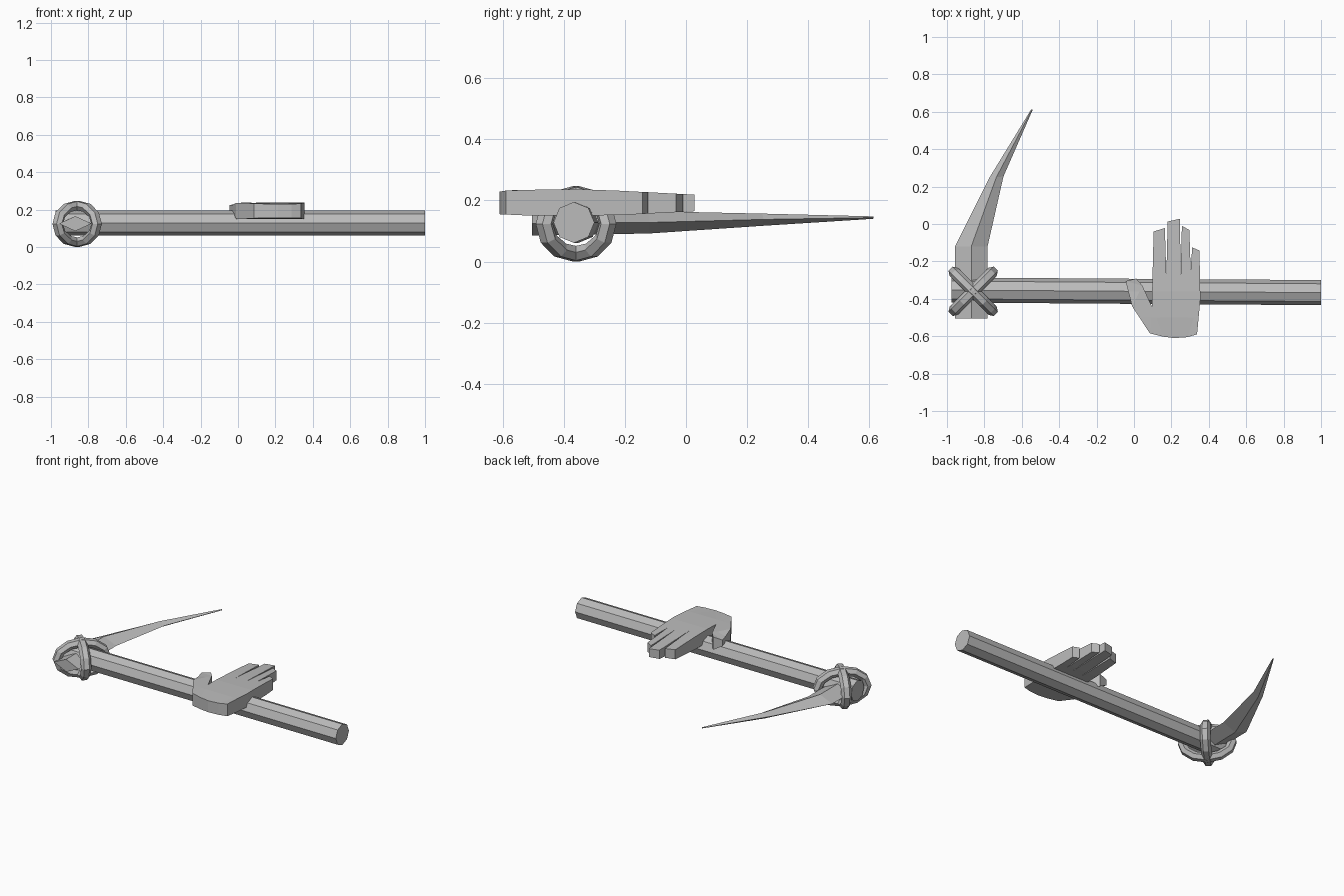
import bpy, bmesh, math
from mathutils import Vector

if "Cube" in bpy.data.objects:
    bpy.data.objects.remove(bpy.data.objects["Cube"])

grey = bpy.data.materials.new("plain grey")
grey.diffuse_color = (0.5, 0.5, 0.5, 1)
grey.use_nodes = True
grey.node_tree.nodes["Principled BSDF"].inputs["Base Color"].default_value = grey.diffuse_color


def finish(name, bm):
    bmesh.ops.recalc_face_normals(bm, faces=bm.faces[:])
    mesh = bpy.data.meshes.new(name)
    bm.to_mesh(mesh)
    bm.free()
    mesh.materials.append(grey)
    ob = bpy.data.objects.new(name, mesh)
    bpy.context.collection.objects.link(ob)
    return ob


def loft(name, rings, closed=False):
    """Skin a list of vertex rings, capped unless the rings form a loop."""
    bm = bmesh.new()
    vr = [[bm.verts.new(p) for p in r] for r in rings]
    n = len(vr[0])
    pairs = list(zip(vr, vr[1:]))
    if closed:
        pairs.append((vr[-1], vr[0]))
    else:
        bm.faces.new(vr[0])
        bm.faces.new(vr[-1])
    for a, b in pairs:
        for i in range(n):
            j = (i + 1) % n
            bm.faces.new((a[i], a[j], b[j], b[i]))
    return finish(name, bm)


# Octagonal handle, very slightly skewed
def octagon(x, y, z, r):
    return [(x, y + r * math.cos(k * math.pi / 4), z + r * math.sin(k * math.pi / 4))
            for k in range(8)]


loft("handle", [octagon(-0.975, -0.353, 0.128, 0.067), octagon(1.0, -0.367, 0.128, 0.067)])

# Curved pick blade: diamond section tapering to a point
# each row: x, y, half width, sideways lean, bottom z, middle z, top z
blade = [(-0.870, -0.505, 0.087, 0.0, 0.085, 0.125, 0.165),
         (-0.870, -0.120, 0.087, 0.0, 0.092, 0.128, 0.165),
         (-0.736, 0.250, 0.038, 0.004, 0.117, 0.138, 0.157),
         (-0.545, 0.613, 0.004, -0.001, 0.140, 0.144, 0.148)]
loft("pick_blade", [[(x - w, y - t, m), (x, y, lo), (x + w, y + t, m), (x, y, hi)]
                    for x, y, w, t, lo, m, hi in blade])

# Two crossed lashing rings around the joint
centre = Vector((-0.86, -0.36, 0.1235))
up = Vector((0, 0, 1))
for side, sign in (("left", -1), ("right", 1)):
    along = Vector((1, sign, 0)).normalized()
    across = Vector((-sign, 1, 0)).normalized()
    rings = []
    for k in range(12):
        a = k * math.tau / 12
        out = (along * math.cos(a) + up * math.sin(a)).normalized()
        mid = centre + along * 0.147 * math.cos(a) + up * 0.099 * math.sin(a)
        rings.append([mid + out * 0.028 * math.cos(b) + across * 0.031 * math.sin(b)
                      for b in [math.radians(30 + 60 * i) for i in range(6)]])
    loft("lashing_ring_" + side, rings, closed=True)

# Hand laid over the handle: outline with thumb and four fingers
outline = [(-0.01, -0.44), (-0.045, -0.305), (0.012, -0.292), (0.045, -0.33), (0.095, -0.44),
           (0.105, -0.04), (0.165, -0.022), (0.173, -0.28),
           (0.180, 0.013), (0.245, 0.028), (0.250, -0.27),
           (0.256, -0.010), (0.296, -0.032), (0.303, -0.25),
           (0.311, -0.125), (0.350, -0.142), (0.355, -0.40), (0.337, -0.59),
           (0.285, -0.605), (0.215, -0.61), (0.155, -0.602), (0.085, -0.585)]


def height(y, table):
    for (y0, z0), (y1, z1) in zip(table, table[1:]):
        if y <= y1:
            return z0 + (z1 - z0) * (y - y0) / (y1 - y0)
    return table[-1][1]


top_line = [(-0.61, 0.229), (-0.58, 0.234), (-0.36, 0.237), (-0.22, 0.232), (0.03, 0.219)]
low_line = [(-0.61, 0.155), (-0.50, 0.150), (-0.22, 0.152), (0.03, 0.165)]

bm = bmesh.new()
face = bm.faces.new([bm.verts.new((x, y, 0)) for x, y in outline])
bmesh.ops.triangulate(bm, faces=[face])
for y in (-0.50, -0.36, -0.22):
    bmesh.ops.bisect_plane(bm, geom=bm.verts[:] + bm.edges[:] + bm.faces[:],
                           plane_co=(0, y, 0), plane_no=(0, 1, 0))
ext = bmesh.ops.extrude_face_region(bm, geom=bm.faces[:])
upper = {g for g in ext["geom"] if isinstance(g, bmesh.types.BMVert)}
for v in bm.verts:
    v.co.z = height(v.co.y, top_line if v in upper else low_line)
    # thinner thumb tip
    if v.co.x < -0.03:
        v.co.z = 0.224 if v in upper else 0.185
# keep a closed underside
if any(e.is_boundary for e in bm.edges):
    bmesh.ops.holes_fill(bm, edges=[e for e in bm.edges if e.is_boundary])
finish("hand", bm)
